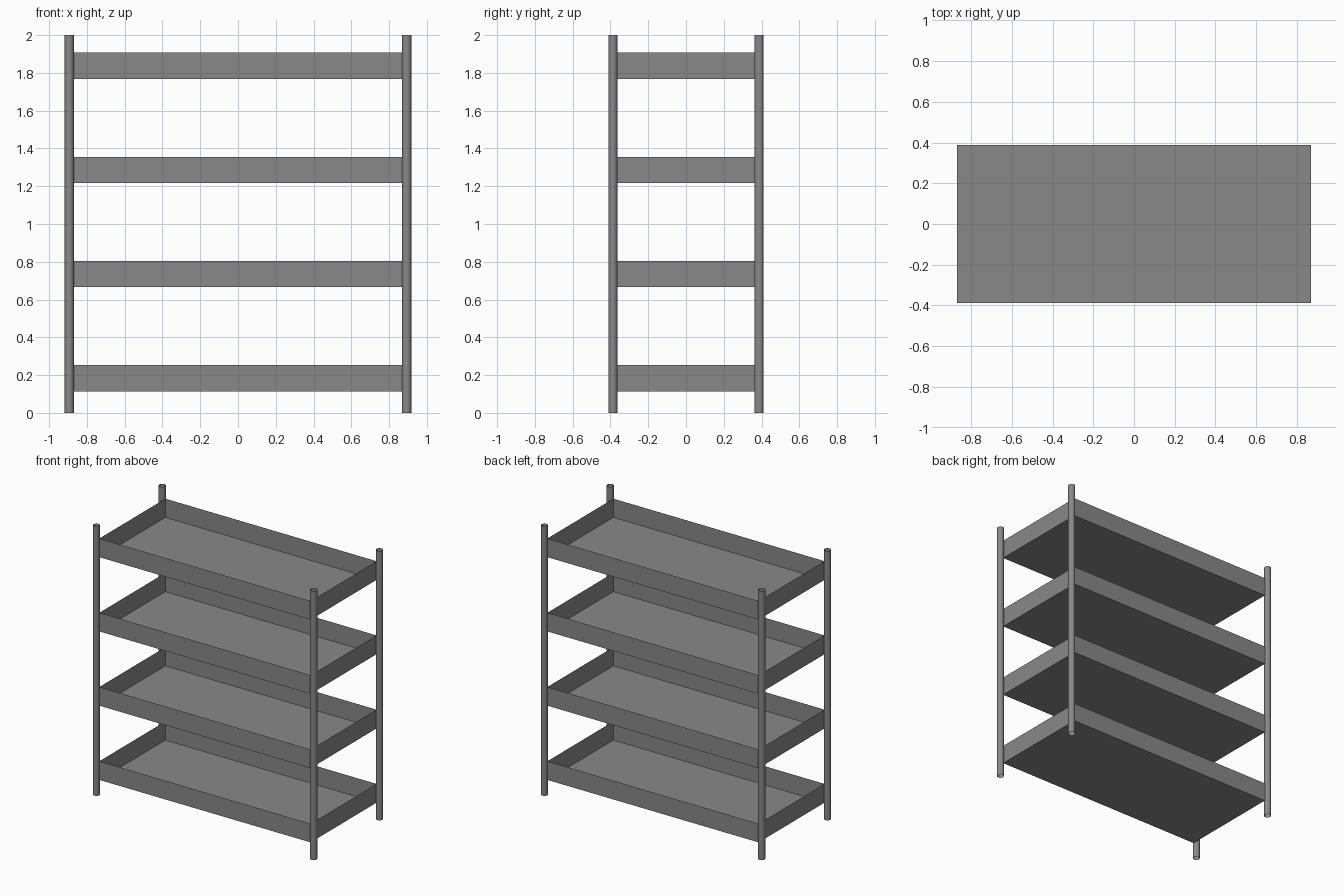
import bpy, bmesh, math

if "Cube" in bpy.data.objects:
    bpy.data.objects.remove(bpy.data.objects["Cube"])

PX, PY, R, H = 0.893, 0.387, 0.0245, 2.0    # post centres, radius, height
TX, TY, TH = 0.868, 0.387, 0.139            # tray half sizes, wall height

steel = bpy.data.materials.new("grey steel")
steel.diffuse_color = (0.25, 0.25, 0.253, 1)
steel.use_nodes = True
steel.node_tree.nodes["Principled BSDF"].inputs["Base Color"].default_value = steel.diffuse_color


def add_object(name, bm):
    bmesh.ops.recalc_face_normals(bm, faces=bm.faces)
    mesh = bpy.data.meshes.new(name)
    bm.to_mesh(mesh)
    bm.free()
    mesh.materials.append(steel)
    ob = bpy.data.objects.new(name, mesh)
    bpy.context.collection.objects.link(ob)
    return ob


# Open tube posts at the four corners
def post(name, x, y):
    bm = bmesh.new()
    bmesh.ops.create_cone(bm, cap_ends=False, segments=16,
                          radius1=R, radius2=R, depth=H)
    bmesh.ops.translate(bm, verts=bm.verts, vec=(x, y, H / 2))
    ob = add_object(name, bm)
    for p in ob.data.polygons:
        p.use_smooth = True


# Thin sheet tray: a box without its top, walls and floor of sheet metal
def tray(name, z):
    bm = bmesh.new()
    bmesh.ops.create_cube(bm, size=1)
    for v in bm.verts:
        v.co = (v.co.x * 2 * TX, v.co.y * 2 * TY, z + (v.co.z + 0.5) * TH)
    bm.normal_update()
    top = [f for f in bm.faces if f.normal.z > 0.5]
    bmesh.ops.delete(bm, geom=top, context='FACES_ONLY')
    add_object(name, bm)


for sx, side in ((-1, "left"), (1, "right")):
    for sy, end in ((-1, "front"), (1, "back")):
        post(f"{end}_{side}_post", sx * PX, sy * PY)

for i in range(4):
    tray(f"shelf_tray_{i + 1}", 0.114 + i * 0.5515)
